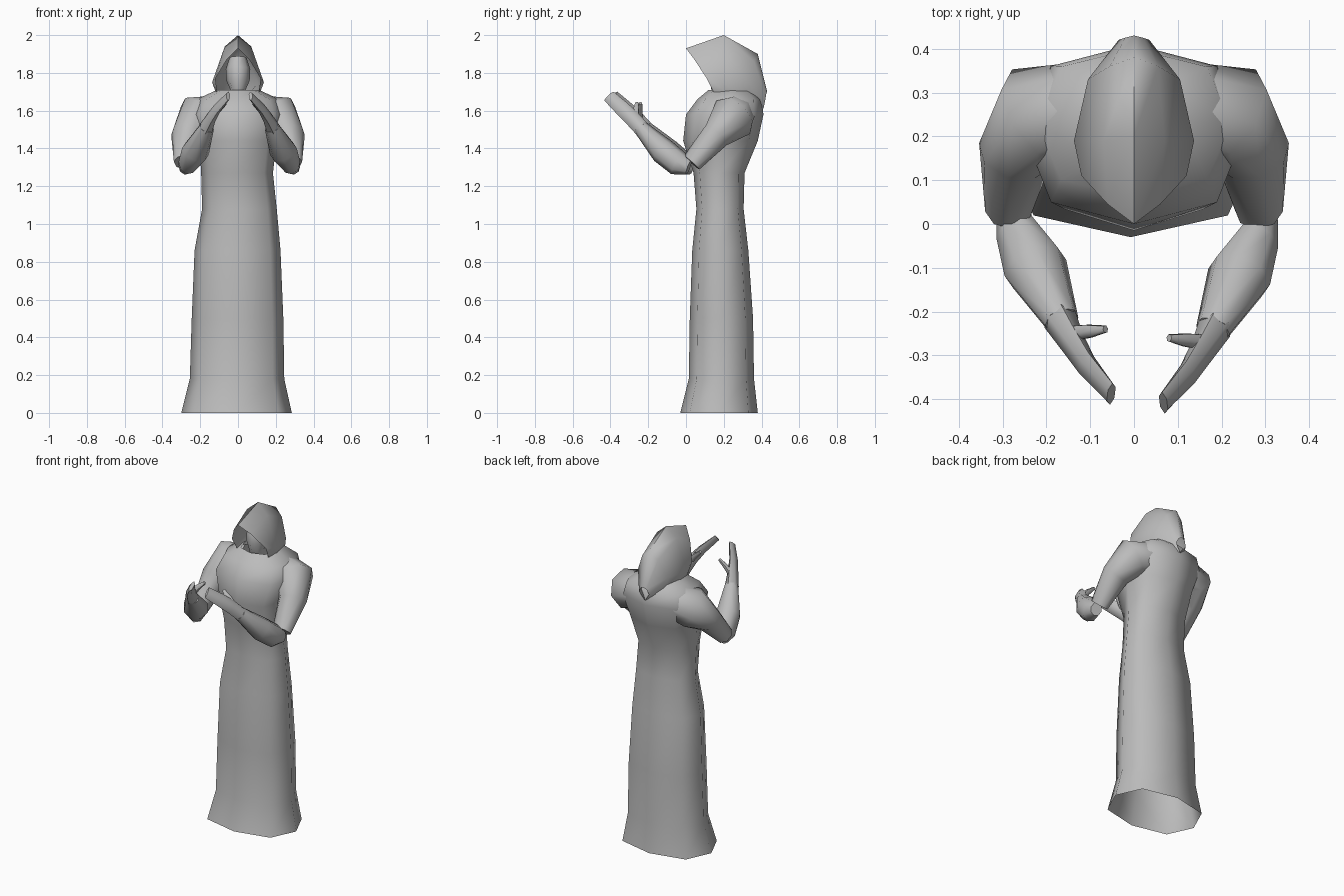
import bpy, bmesh, math
from mathutils import Vector

if "Cube" in bpy.data.objects:
    bpy.data.objects.remove(bpy.data.objects["Cube"])

cloth = bpy.data.materials.new("plain grey")
cloth.diffuse_color = (0.5, 0.5, 0.5, 1)
cloth.use_nodes = True
cloth.node_tree.nodes["Principled BSDF"].inputs["Base Color"].default_value = cloth.diffuse_color


def loft(name, rings, closed=True, caps=(False, False), angle=60):
    """Skin a list of equally long point rings."""
    bm = bmesh.new()
    rows = [[bm.verts.new(p) for p in r] for r in rings]
    n = len(rows[0])
    for a, b in zip(rows, rows[1:]):
        for i in range(n if closed else n - 1):
            j = (i + 1) % n
            bm.faces.new((a[i], a[j], b[j], b[i]))
    for flag, row in zip(caps, (rows[0], rows[-1])):
        if flag:
            bm.faces.new(row)
    bmesh.ops.remove_doubles(bm, verts=bm.verts, dist=0.0005)
    bmesh.ops.recalc_face_normals(bm, faces=bm.faces)
    mesh = bpy.data.meshes.new(name)
    bm.to_mesh(mesh)
    bm.free()
    ob = bpy.data.objects.new(name, mesh)
    bpy.context.collection.objects.link(ob)
    mesh.materials.append(cloth)
    bpy.ops.object.select_all(action='DESELECT')
    ob.select_set(True)
    bpy.context.view_layer.objects.active = ob
    bpy.ops.object.shade_smooth_by_angle(angle=math.radians(angle))
    return ob


def tube(name, path, side, shift=(0, 0, 0), wide=(0, 0.7, 0.7), n=8):
    """Limb through (centre, half width, half thickness) stations."""
    pts = [Vector(p[0]) for p in path]
    rings = []
    for i, (c, a, b) in enumerate(path):
        d = (pts[min(i + 1, len(pts) - 1)] - pts[max(i - 1, 0)]).normalized()
        w = Vector(wide)
        w = (w - d * w.dot(d)).normalized()
        t = d.cross(w)
        ring = []
        for k in range(n):
            ang = 2 * math.pi * k / n
            p = pts[i] + w * a * math.cos(ang) + t * b * math.sin(ang) + Vector(shift)
            ring.append((p.x * side, p.y, p.z))
        rings.append(ring)
    return loft(name, rings, caps=(True, True))


# Robe: height, left, right, front, back
sections = [
    (0.00, -0.30, 0.285, -0.03, 0.38),
    (0.18, -0.255, 0.245, 0.015, 0.36),
    (0.50, -0.245, 0.24, 0.02, 0.355),
    (0.86, -0.23, 0.225, 0.033, 0.33),
    (1.08, -0.19, 0.205, 0.055, 0.305),
    (1.27, -0.195, 0.185, 0.04, 0.31),
    (1.44, -0.205, 0.205, -0.015, 0.38),
    (1.58, -0.25, 0.25, 0.00, 0.41),
    (1.66, -0.22, 0.22, 0.06, 0.40),
    (1.71, -0.11, 0.11, 0.12, 0.35),
]


def power(v):
    return math.copysign(abs(v) ** 0.8, v) if abs(v) > 1e-6 else 0


rings = []
for z, x0, x1, y0, y1 in sections:
    rings.append([((x0 + x1) / 2 + (x1 - x0) / 2 * power(math.cos(k * math.pi / 4)),
                   (y0 + y1) / 2 + (y1 - y0) / 2 * power(math.sin(k * math.pi / 4)), z)
                  for k in range(8)])
loft("robe", rings)

# Hood: half arches from crown to hem, mirrored, from the rim to the back
arches = [
    [(0, 0.00, 1.93), (0.06, 0.045, 1.87), (0.12, 0.11, 1.77), (0.11, 0.145, 1.70)],
    [(0, 0.20, 2.00), (0.07, 0.19, 1.94), (0.137, 0.19, 1.75), (0.115, 0.23, 1.69)],
    [(0, 0.38, 1.90), (0.055, 0.36, 1.86), (0.105, 0.33, 1.75), (0.08, 0.35, 1.65)],
    [(0, 0.43, 1.70), (0.02, 0.425, 1.69), (0.035, 0.42, 1.66), (0, 0.41, 1.61)],
]
loft("hood", [[(-x, y, z) for x, y, z in reversed(h)] + h[1:] for h in arches],
     closed=False)

# Head and neck inside the hood
tube("head", [((0, 0.21, 1.66), 0.05, 0.05), ((0, 0.20, 1.71), 0.065, 0.04),
              ((0, 0.20, 1.76), 0.075, 0.062), ((0, 0.21, 1.82), 0.08, 0.065),
              ((0, 0.22, 1.88), 0.055, 0.045)], 1, wide=(0, 1, 0))

# Arms and hands on both sides
for side, label in ((-1, "left"), (1, "right")):
    shift = (0.015, -0.02, 0) if side > 0 else (0, 0, 0)
    tube(label + "_sleeve", [
        ((0.12, 0.27, 1.58), 0.10, 0.10), ((0.22, 0.25, 1.565), 0.115, 0.125),
        ((0.272, 0.16, 1.47), 0.085, 0.078), ((0.285, 0.03, 1.325), 0.055, 0.055)], side)
    tube(label + "_forearm", [
        ((0.28, 0.035, 1.30), 0.04, 0.035), ((0.267, -0.02, 1.32), 0.068, 0.05),
        ((0.225, -0.10, 1.385), 0.07, 0.075), ((0.165, -0.222, 1.512), 0.04, 0.04)],
        side, shift)
    tube(label + "_hand", [
        ((0.17, -0.215, 1.505), 0.042, 0.04), ((0.14, -0.27, 1.565), 0.042, 0.027),
        ((0.108, -0.322, 1.615), 0.04, 0.02), ((0.052, -0.388, 1.677), 0.034, 0.012)],
        side, shift, wide=(-0.1, 0.7, 0.7), n=6)
    tube(label + "_thumb", [
        ((0.145, -0.25, 1.56), 0.02, 0.02), ((0.105, -0.245, 1.605), 0.018, 0.016),
        ((0.065, -0.24, 1.64), 0.009, 0.009)], side, shift, n=6)
